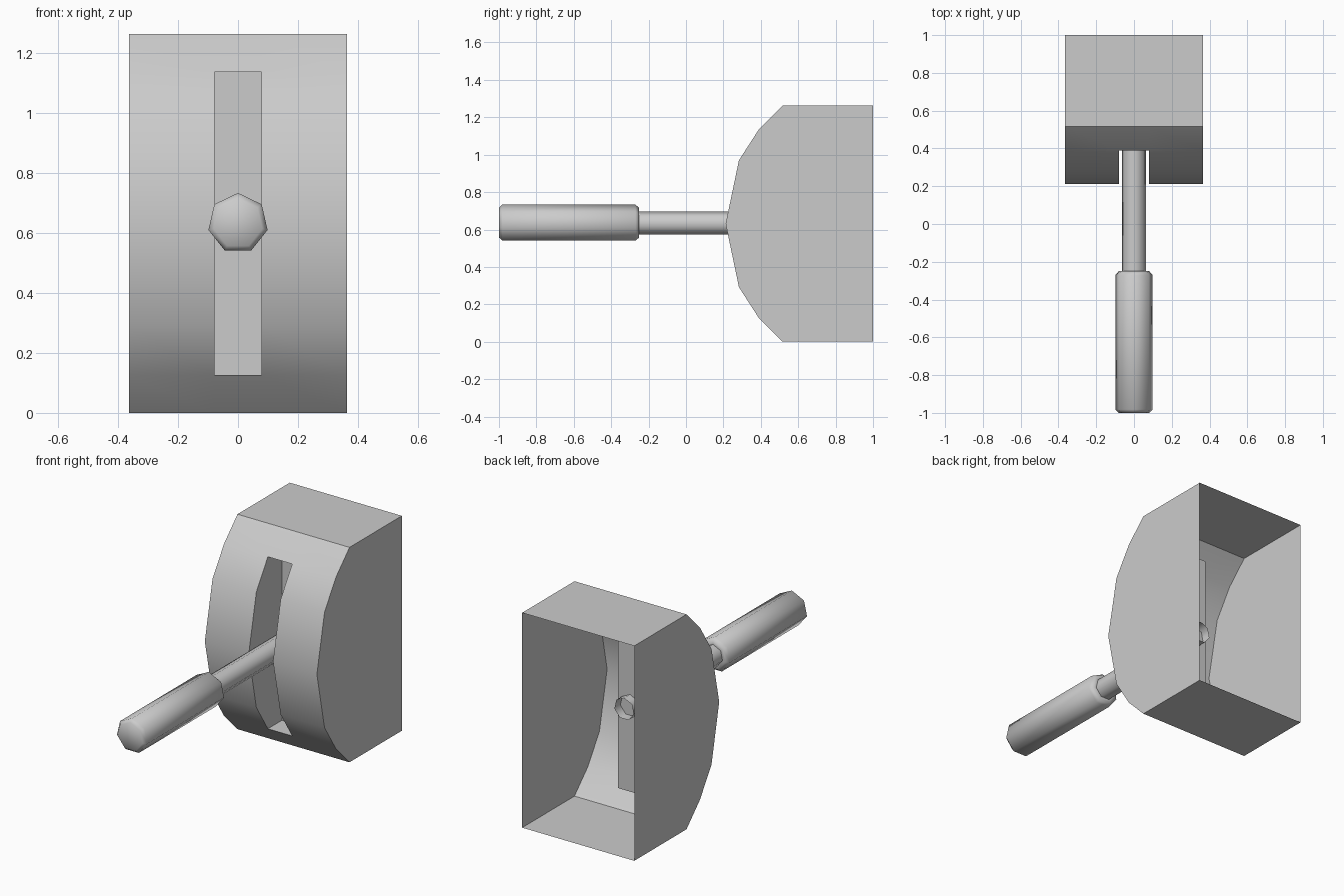
import bpy, bmesh, math

if "Cube" in bpy.data.objects:
    bpy.data.objects.remove(bpy.data.objects["Cube"])

grey = bpy.data.materials.new("light_grey")
grey.diffuse_color = (0.6, 0.6, 0.6, 1)
grey.use_nodes = True
grey.node_tree.nodes["Principled BSDF"].inputs["Base Color"].default_value = grey.diffuse_color


def finish(bm, name, angle):
    """Weld the surface and turn it into a smooth-shaded object."""
    bmesh.ops.remove_doubles(bm, verts=bm.verts, dist=0.0005)
    bmesh.ops.recalc_face_normals(bm, faces=bm.faces)
    mesh = bpy.data.meshes.new(name)
    bm.to_mesh(mesh)
    bm.free()
    mesh.materials.append(grey)
    ob = bpy.data.objects.new(name, mesh)
    bpy.context.collection.objects.link(ob)
    bpy.ops.object.select_all(action='DESELECT')
    ob.select_set(True)
    bpy.context.view_layer.objects.active = ob
    bpy.ops.object.shade_smooth_by_angle(angle=math.radians(angle))
    return ob


# Housing: thin shell, curved at the front, open at the back
W, S, H, BACK, PANEL = 0.364, 0.079, 1.262, 1.0, 0.52
MID = H / 2
upper = [(0.515, H), (0.39, 1.136), (0.283, 0.97)]
curve = upper + [(0.212, MID)] + [(y, H - z) for y, z in reversed(upper)]
outline = [(BACK, H)] + curve + [(BACK, 0)]
recess = curve[1:-1] + [(PANEL, H - 1.136), (PANEL, 1.136)]

bm = bmesh.new()


def face(pts):
    bm.faces.new([bm.verts.new(p) for p in pts])


def strip(a, b, x0, x1):
    face([(x0, *a), (x1, *a), (x1, *b), (x0, *b)])


# Top, curved front and bottom, leaving the lever slot open
columns = [(-W, -S), (-S, S), (S, W)]
for i, (a, b) in enumerate(zip(outline, outline[1:])):
    in_slot = 2 <= i <= 5
    for j, (x0, x1) in enumerate(columns):
        if not (in_slot and j == 1):
            strip(a, b, x0, x1)

# Side walls of the housing and of the slot recess
for s in (-1, 1):
    face([(s * W, y, z) for y, z in outline])
    face([(s * S, y, z) for y, z in recess])

# Recess floor, back panel and ceiling
loop = [recess[4], recess[5], recess[6], recess[0]]
for a, b in zip(loop, loop[1:]):
    strip(a, b, -S, S)
finish(bm, "housing", 30)

# Lever: seven-sided grip and rod turned around the y axis
SIDES, AXIS_Z = 7, 0.632
profile = [(-1.0, 0.083), (-0.982, 0.101), (-0.27, 0.101),
           (-0.25, 0.083), (-0.25, 0.064), (0.575, 0.064)]
bm = bmesh.new()
rings = []
for y, r in profile:
    angles = [2 * math.pi * k / SIDES for k in range(SIDES)]
    rings.append([bm.verts.new((r * math.sin(a), y, AXIS_Z + r * math.cos(a)))
                  for a in angles])
bm.faces.new(rings[0])
for lo, hi in zip(rings, rings[1:]):
    for k in range(SIDES):
        n = (k + 1) % SIDES
        bm.faces.new((lo[k], lo[n], hi[n], hi[k]))
finish(bm, "lever", 60)
